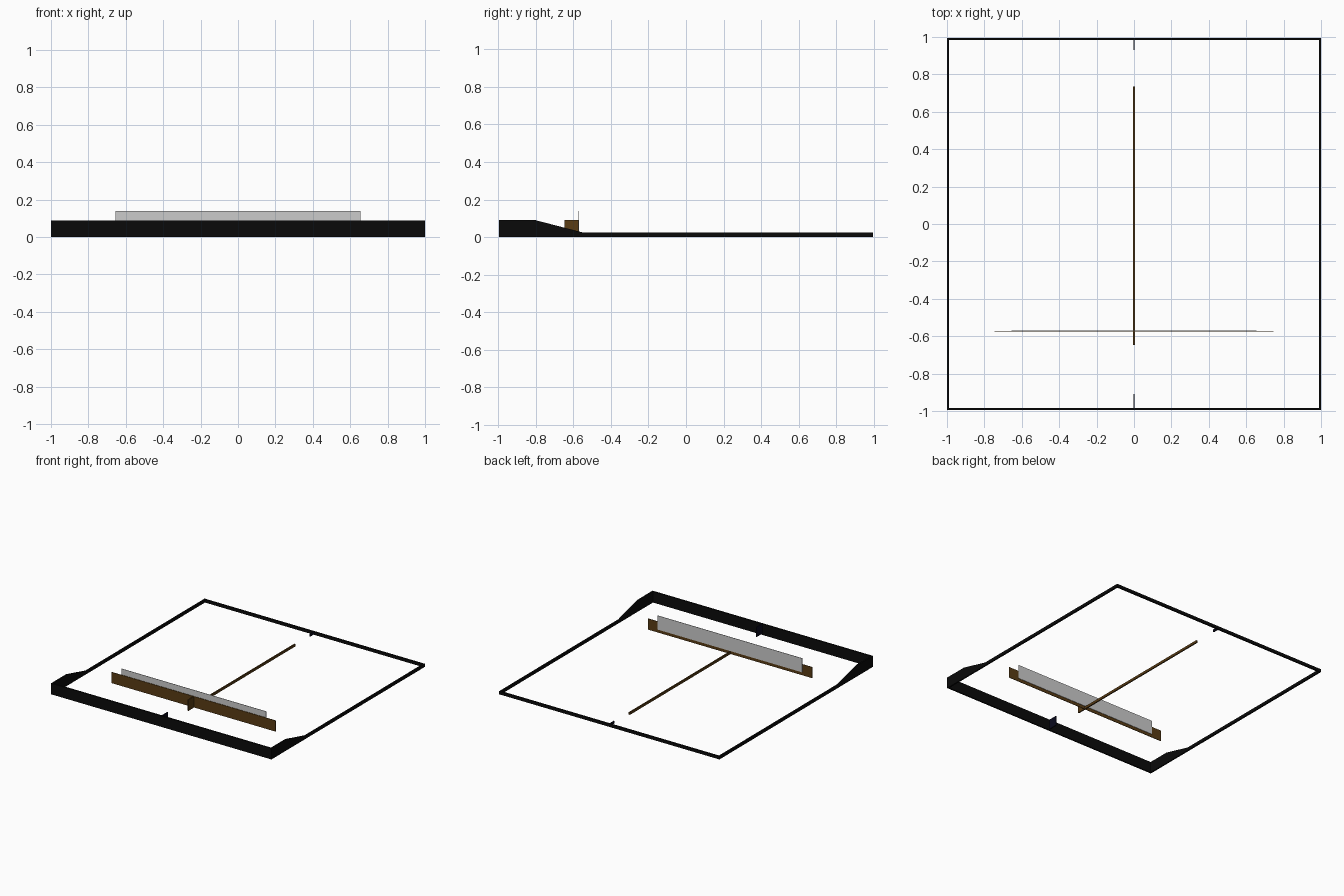
import bpy, bmesh

if "Cube" in bpy.data.objects:
    bpy.data.objects.remove(bpy.data.objects["Cube"])


def material(name, rgb):
    m = bpy.data.materials.new(name)
    m.diffuse_color = (*rgb, 1)
    m.use_nodes = True
    m.node_tree.nodes["Principled BSDF"].inputs["Base Color"].default_value = m.diffuse_color
    return m


black = material("black", (0.003, 0.003, 0.003))
navy = material("dark_navy", (0.003, 0.003, 0.012))
brown = material("brown", (0.1, 0.045, 0.007))


def panel(name, profile, x0, x1, mat=None):
    """Extrude a (y, z) side profile from x0 to x1."""
    bm = bmesh.new()
    face = bm.faces.new([bm.verts.new((x0, y, z)) for y, z in profile])
    ext = bmesh.ops.extrude_face_region(bm, geom=[face])["geom"]
    bmesh.ops.translate(bm, vec=(x1 - x0, 0, 0),
                        verts=[v for v in ext if isinstance(v, bmesh.types.BMVert)])
    bmesh.ops.recalc_face_normals(bm, faces=bm.faces)
    me = bpy.data.meshes.new(name)
    bm.to_mesh(me)
    bm.free()
    ob = bpy.data.objects.new(name, me)
    bpy.context.collection.objects.link(ob)
    if mat:
        me.materials.append(mat)
    return ob


def rect(y0, y1, z0, z1):
    return [(y0, z0), (y1, z0), (y1, z1), (y0, z1)]


E = 0.995     # frame half depth
T = 0.012     # frame wall thickness
HI, LO = 0.09, 0.025

# outer frame: side walls step down from the tall front to the low back
side = [(-E, 0), (E, 0), (E, LO), (-0.55, LO), (-0.8, HI), (-E, HI)]
panel("side_wall_left", side, -1, -1 + T, black)
panel("side_wall_right", side, 1 - T, 1, black)
panel("front_wall", rect(-E, -E + T, 0, HI), -1 + T, 1 - T, black)
panel("back_wall", rect(E - T, E, 0, LO), -1 + T, 1 - T, black)

# small centre fins inside the front and back walls
panel("front_fin", rect(-E + T, -0.91, 0.01, HI), -0.004, 0.004, navy)
panel("back_fin", rect(0.93, E - T, 0.005, LO), -0.004, 0.004, navy)

# long centre rib with a tall gusset at its front end
rib = [(-0.648, 0), (0.735, 0), (0.735, 0.02), (-0.574, 0.02), (-0.574, HI), (-0.648, HI)]
panel("centre_rib", rib, -0.005, 0.005, brown)

# cross board and the thin plate fixed behind it
panel("cross_board", rect(-0.576, -0.572, 0, HI), -0.745, 0.745, brown)
panel("upright_plate", rect(-0.572, -0.569, 0.025, 0.14), -0.655, 0.655)
